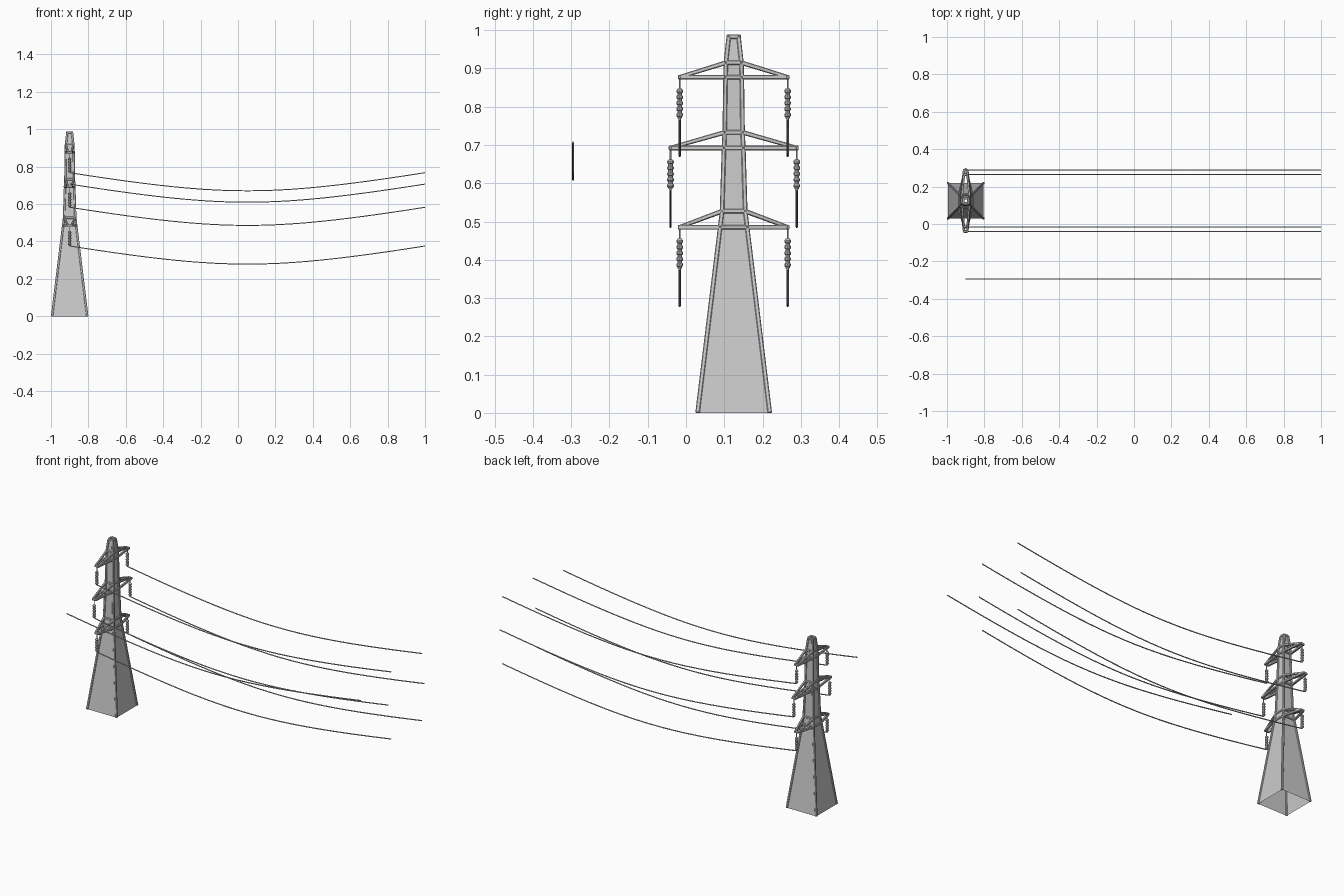
import bpy, bmesh, math
from mathutils import Vector

if "Cube" in bpy.data.objects:
    bpy.data.objects.remove(bpy.data.objects["Cube"])

CX, CY = -0.9, 0.1245
# tower outline: (height, half width)
SECTIONS = [(0, .1), (.485, .041), (.527, .036), (.692, .031), (.733, .029),
            (.877, .027), (.915, .026), (.983, .0185)]
# cross arms: (lower section index, half span to hanger, tip height)
ARMS = [(1, .141, .485), (3, .165, .692), (5, .141, .877)]


def finish(name, bm, bevel=0):
    bmesh.ops.recalc_face_normals(bm, faces=bm.faces)
    me = bpy.data.meshes.new(name)
    bm.to_mesh(me)
    bm.free()
    ob = bpy.data.objects.new(name, me)
    bpy.context.collection.objects.link(ob)
    if bevel:
        m = ob.modifiers.new("rounded_edges", 'BEVEL')
        m.width = bevel
        m.segments = 1
    return ob


def beam(bm, a, b, t, t2=None):
    """Square bar from a to b, t wide at a and t2 at b."""
    a, b = Vector(a), Vector(b)
    d = (b - a).normalized()
    ref = Vector((1, 0, 0)) if abs(d.z) > .8 else Vector((0, 0, 1))
    u = d.cross(ref).normalized()
    v = d.cross(u)
    rings = []
    for p, w in ((a, t), (b, t2 or t)):
        rings.append([bm.verts.new(p + (u * i + v * j) * w / 2)
                      for i, j in ((-1, -1), (1, -1), (1, 1), (-1, 1))])
    for i in range(4):
        k = (i + 1) % 4
        bm.faces.new((rings[0][i], rings[0][k], rings[1][k], rings[1][i]))
    bm.faces.new(rings[0])
    bm.faces.new(rings[1])


def corners(i, inset):
    z, h = SECTIONS[i]
    h -= inset
    return [Vector((CX + sx * h, CY + sy * h, z))
            for sx, sy in ((-1, -1), (1, -1), (1, 1), (-1, 1))]


# Tower frame: corner legs and horizontal rings
bm = bmesh.new()
for i in range(len(SECTIONS) - 1):
    for a, b in zip(corners(i, .0055), corners(i + 1, .0055)):
        beam(bm, a, b, .0115)
for i in range(1, len(SECTIONS)):
    c = corners(i, .0055)
    for k in range(4):
        beam(bm, c[k], c[(k + 1) % 4], .0115)
finish("tower_frame", bm, .002)

# Thin infill panels between the legs, open at top and bottom
bm = bmesh.new()
rings = [[bm.verts.new(p) for p in corners(i, .005)] for i in range(len(SECTIONS))]
for r, s in zip(rings, rings[1:]):
    for k in range(4):
        n = (k + 1) % 4
        bm.faces.new((r[k], r[n], s[n], s[k]))
finish("tower_panels", bm)

# Cross arms: paired lower and sloping upper bars meeting at a tip bar
for n, (i, span, z) in enumerate(ARMS):
    bm = bmesh.new()
    (z0, h0), (z1, h1) = SECTIONS[i], SECTIONS[i + 1]
    for sy in (-1, 1):
        ytip = CY + sy * (span - .001)
        for sx in (-1, 1):
            tip = (CX + sx * .009, ytip, z)
            beam(bm, (CX + sx * (h0 - .005), CY + sy * (h0 - .006), z0), tip, .012)
            beam(bm, (CX + sx * (h1 - .005), CY + sy * (h1 - .006), z1),
                 (tip[0], ytip, z + .001), .012, .010)
        beam(bm, (CX - .014, ytip, z), (CX + .014, ytip, z), .012)
    finish(f"cross_arm_{n + 1}", bm, .002)


# Insulator strings: hanger rod plus stacked discs, turned about z
def insulator(name, y, z):
    prof = [(0, -.002), (.0022, -.002), (.0022, -.029), (.006, -.030)]
    for k in range(5):
        t = -.031 - k * .0155
        prof += [(.0062, t), (.0092, t - .003), (.0092, t - .008), (.0062, t - .011)]
    prof += [(.006, -.107), (.0025, -.109), (0, -.109)]
    bm = bmesh.new()
    vs = [bm.verts.new((CX + r, y, z + h)) for r, h in prof]
    es = [bm.edges.new(e) for e in zip(vs, vs[1:])]
    bmesh.ops.spin(bm, geom=vs + es, cent=(CX, y, z), axis=(0, 0, 1),
                   angle=math.tau, steps=10, use_duplicate=False)
    bmesh.ops.remove_doubles(bm, verts=bm.verts, dist=1e-5)
    finish(name, bm)


# Power lines: sagging round wire, straighter towards its ends
def wire(name, y, z):
    cu = bpy.data.curves.new(name, 'CURVE')
    cu.dimensions = '3D'
    cu.bevel_depth = .003
    cu.bevel_resolution = 1
    cu.use_fill_caps = True
    sp = cu.splines.new('POLY')
    steps, c = 24, .65
    sp.points.add(steps)
    for k, p in enumerate(sp.points):
        s = 2 * k / steps - 1
        rise = (math.hypot(s, c) - c) / (math.hypot(1, c) - c)
        p.co = (.05 + .95 * s, y, z - .097 * (1 - rise), 1)
    ob = bpy.data.objects.new(name, cu)
    bpy.context.collection.objects.link(ob)


for n, (i, span, z) in enumerate(ARMS):
    for side, sy in (("near", -1), ("far", 1)):
        y = CY + sy * span
        insulator(f"insulator_{side}_{n + 1}", y, z)
        wire(f"power_line_{side}_{n + 1}", y, z - .109)
wire("separate_power_line", -.295, .707)
